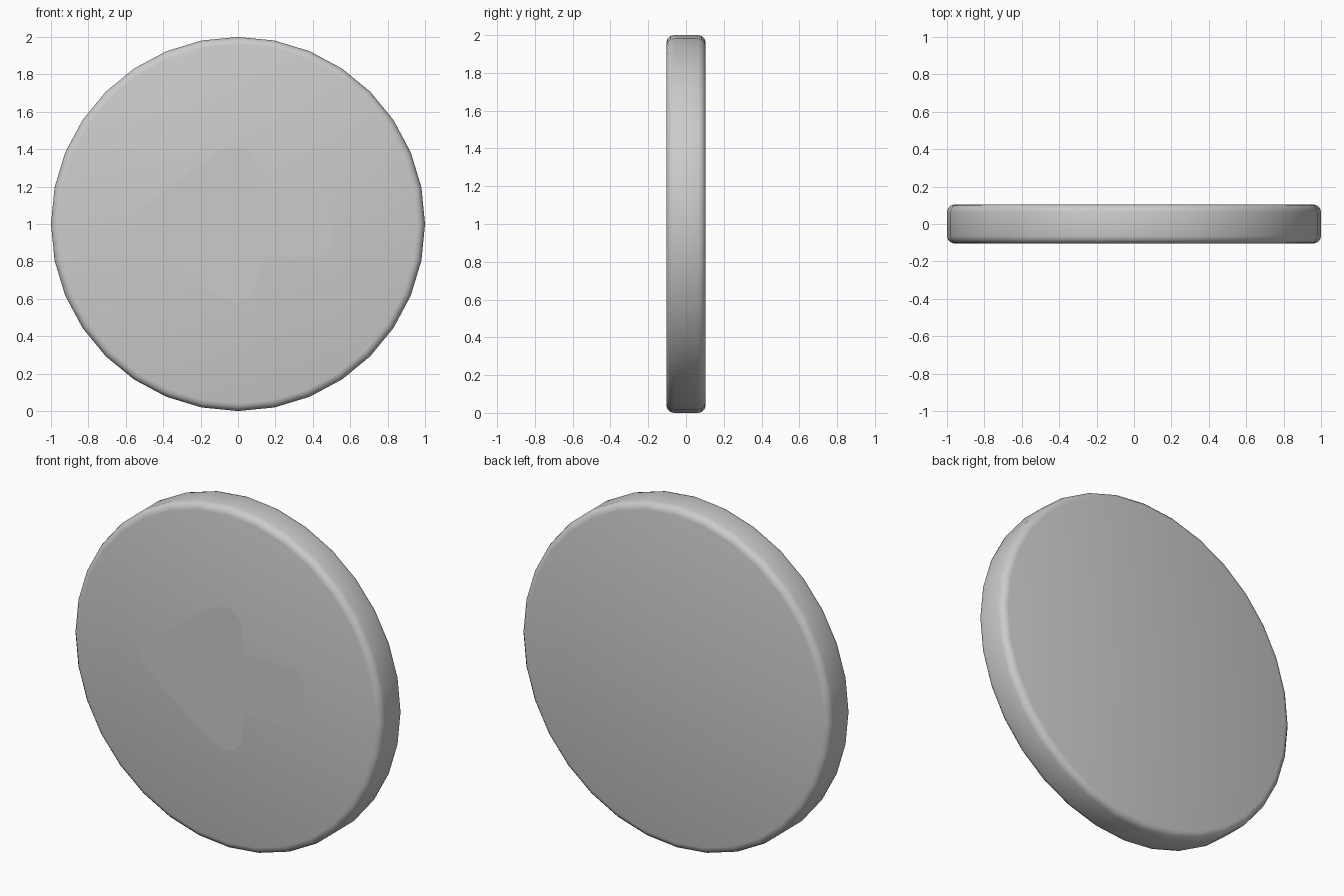
import bpy, bmesh, math

if "Cube" in bpy.data.objects:
    bpy.data.objects.remove(bpy.data.objects["Cube"])

HALF = 0.104  # half of the disc thickness

# Disc body: 32-sided, axis along y, rounded rims
bpy.ops.mesh.primitive_cylinder_add(vertices=32, radius=1, depth=2 * HALF,
                                    location=(0, 0, 1), rotation=(math.pi / 2, 0, 0))
disc = bpy.context.object
disc.name = "disc"
bpy.ops.object.transform_apply(location=False, rotation=True, scale=False)
bev = disc.modifiers.new("rounded_rim", 'BEVEL')
bev.width = 0.04
bev.segments = 3
bev.limit_method = 'ANGLE'
bev.angle_limit = math.radians(40)
bpy.ops.object.modifier_apply(modifier=bev.name)
bpy.ops.object.shade_smooth_by_angle(angle=math.radians(40))

# Arrow inlay on the front: upper half outline, mirrored for the lower half
upper = [(-0.551, 0.043), (-0.52, 0.08), (-0.10, 0.39), (-0.032, 0.414),
         (0.03, 0.414), (0.085, 0.37), (0.10, 0.315), (0.11, 0.22), (0.11, 0.175),
         (0.43, 0.175), (0.48, 0.155), (0.50, 0.10)]
outline = [(-0.563, 0)] + [(x, -z) for x, z in upper] + upper[::-1]
bm = bmesh.new()
bm.faces.new([bm.verts.new((x, -HALF - 0.001, 1 + z)) for x, z in outline])
mesh = bpy.data.meshes.new("arrow")
bm.to_mesh(mesh)
bm.free()
arrow = bpy.data.objects.new("arrow", mesh)
bpy.context.collection.objects.link(arrow)

mat = bpy.data.materials.new("light_grey")
mat.diffuse_color = (0.65, 0.64, 0.62, 1)
mat.use_nodes = True
mat.node_tree.nodes["Principled BSDF"].inputs["Base Color"].default_value = mat.diffuse_color
mesh.materials.append(mat)
